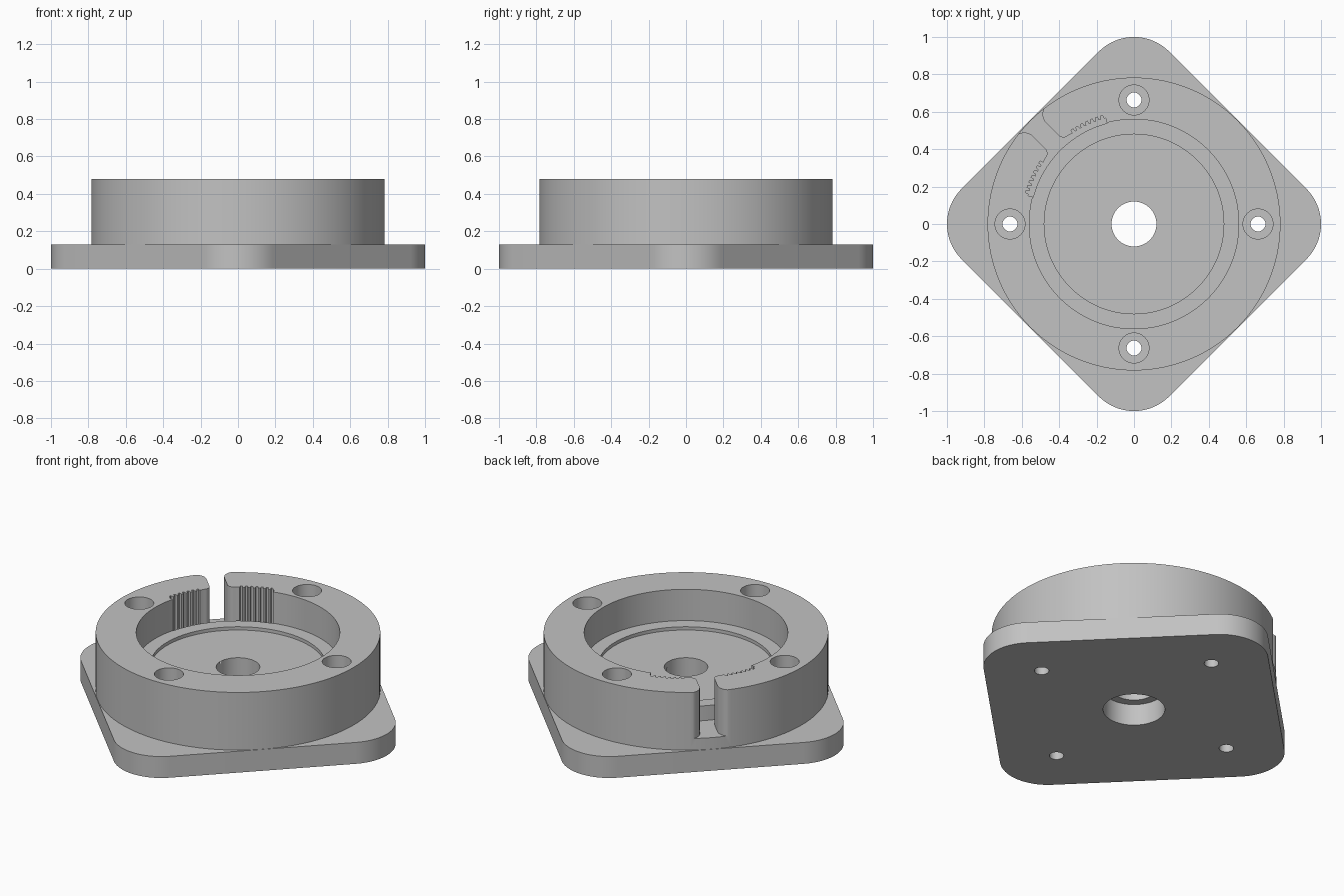
import bpy, bmesh
from math import sin, cos, radians, pi, sqrt

cube = bpy.data.objects.get("Cube")
if cube:
    bpy.data.objects.remove(cube, do_unlink=True)

# Material
grey = bpy.data.materials.new("plain grey")
grey.use_nodes = True
colour = (0.54, 0.54, 0.54, 1)
grey.diffuse_color = colour
grey.node_tree.nodes["Principled BSDF"].inputs["Base Color"].default_value = colour


def arc(cx, cy, r, start, end, n):
    """Points along an arc, angles in degrees from +x."""
    steps = [radians(start + (end - start) * i / n) for i in range(n + 1)]
    return [(cx + r * cos(a), cy + r * sin(a)) for a in steps]


def prism(name, outline, z0, z1):
    """Extrude a closed outline between two heights."""
    bm = bmesh.new()
    face = bm.faces.new([bm.verts.new((x, y, z0)) for x, y in outline])
    top = bmesh.ops.extrude_face_region(bm, geom=[face])["geom"]
    verts = [v for v in top if isinstance(v, bmesh.types.BMVert)]
    bmesh.ops.translate(bm, verts=verts, vec=(0, 0, z1 - z0))
    bmesh.ops.recalc_face_normals(bm, faces=bm.faces)
    mesh = bpy.data.meshes.new(name)
    bm.to_mesh(mesh)
    bm.free()
    mesh.materials.append(grey)
    obj = bpy.data.objects.new(name, mesh)
    bpy.context.collection.objects.link(obj)
    return obj


def cylinder(name, r, z0, z1, x=0, y=0, n=128):
    return prism(name, arc(x, y, r, 0, 360, n)[:-1], z0, z1)


def combine(body, tool, operation="DIFFERENCE"):
    """Apply a boolean and discard the tool."""
    mod = body.modifiers.new("cut", "BOOLEAN")
    mod.operation, mod.solver, mod.object = operation, "EXACT", tool
    bpy.context.view_layer.objects.active = body
    bpy.ops.object.modifier_apply(modifier=mod.name)
    bpy.data.objects.remove(tool, do_unlink=True)


FLANGE, TOP, OVER = 0.13, 0.48, 0.6
RING, BOWL = 0.783, 0.56

# Square flange with rounded corners on the axes
corner, centre = 0.266, 0.734
outline = []
for k in range(4):
    a = 90 * k
    outline += arc(centre * cos(radians(a)), centre * sin(radians(a)),
                   corner, a - 45, a + 45, 20)
body = prism("flanged_housing", outline, 0, FLANGE)

# Round housing, bowl, shallow recess and shaft bore
combine(body, cylinder("housing", RING, FLANGE / 2, TOP), "UNION")
combine(body, cylinder("bowl", BOWL, 0.29, OVER))
combine(body, cylinder("recess", 0.48, 0.27, OVER))
combine(body, cylinder("shaft_bore", 0.12, -0.1, OVER, n=64))
combine(body, cylinder("lower_bore", 0.17, -0.1, FLANGE, n=64))

# Four counterbored screw holes
for k in range(4):
    x, y = 0.663 * cos(k * pi / 2), 0.663 * sin(k * pi / 2)
    combine(body, cylinder("screw_hole", 0.04, -0.1, OVER, x, y, 32))
    combine(body, cylinder("counterbore", 0.08, 0.2, OVER, x, y, 48))

# Toothed pocket opening into a slot: half outline, mirrored, turned to the back right
inner, root, tip = BOWL - 0.002, 0.586, 0.604
half = arc(0, 0, inner, 90, 60, 16)
teeth, first, pitch = 7, 60.5, 2.75
half += arc(0, 0, root, 60, 60, 1)[:1]
for i in range(teeth):
    for frac, r in ((0.15, root), (0.25, tip), (0.65, tip), (0.75, root)):
        half += arc(0, 0, r, first + pitch * (i + frac), 0, 1)[:1]
half += arc(0.085, 0.619, 0.035, 270, 180, 8)
half += arc(0.115, 0.715, 0.065, 180, 90, 10)
half += [(0.115, 0.9)]
full = half + [(-x, y) for x, y in reversed(half[1:])]
s = 1 / sqrt(2)
combine(body, prism("belt_slot", [((x - y) * s, (x + y) * s) for x, y in full], 0.2, OVER))

# Smooth curved walls, keep edges crisp
bpy.ops.object.select_all(action="DESELECT")
body.select_set(True)
bpy.context.view_layer.objects.active = body
bpy.ops.object.shade_smooth_by_angle(angle=radians(25))
